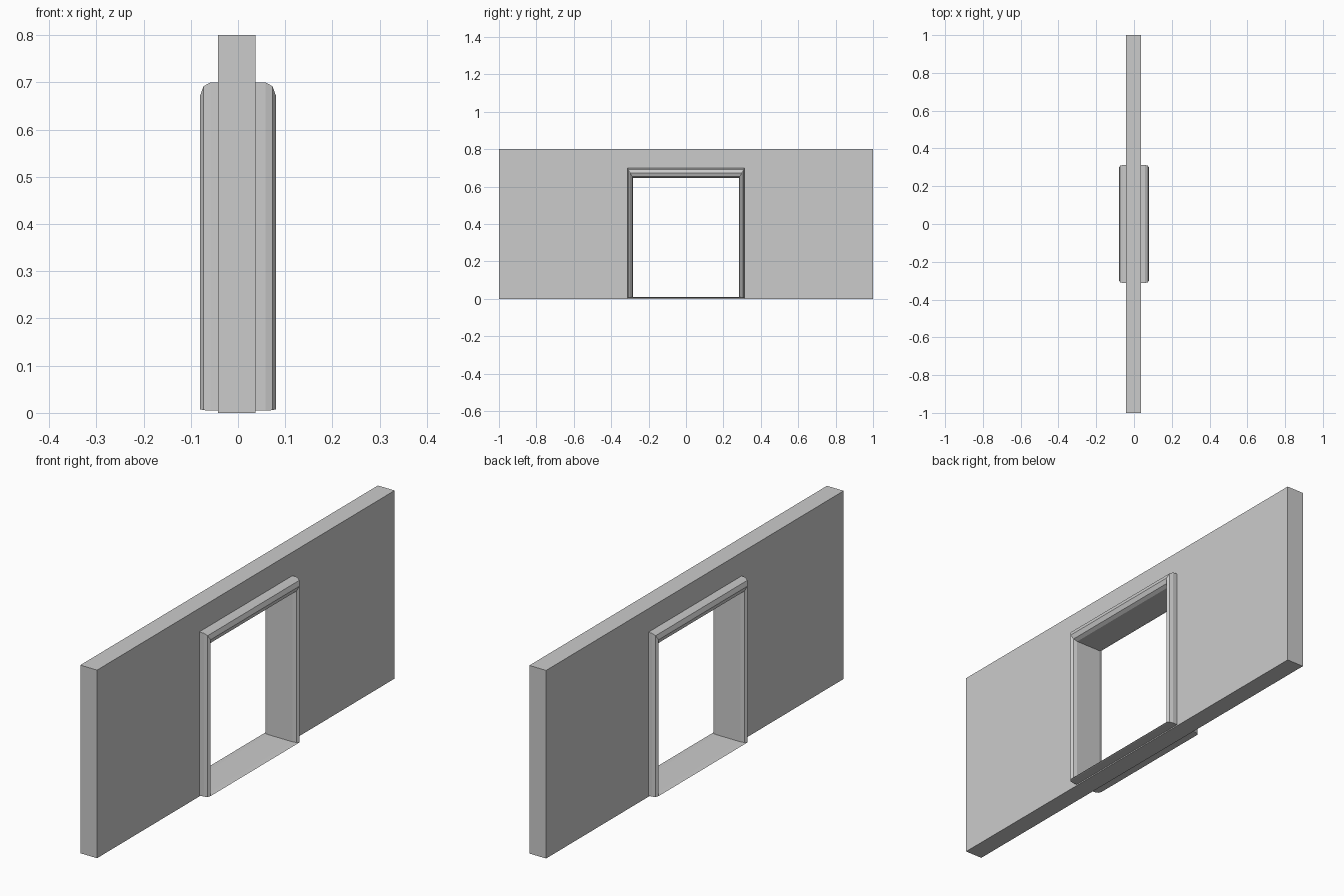
import bpy, bmesh

if "Cube" in bpy.data.objects:
    bpy.data.objects.remove(bpy.data.objects["Cube"])

OUTER = (0.313, 0.005, 0.70)   # half width, bottom, top of the frame
INNER = (0.284, 0.010, 0.645)  # same for the clear opening


def blend(a, b, t):
    return tuple(p + (q - p) * t for p, q in zip(a, b))


def rect_ring(name, sections):
    """Join rectangles (x, (half width, bottom, top)) into a closed ring."""
    bm = bmesh.new()
    loops = []
    for x, (w, z0, z1) in sections:
        loops.append([bm.verts.new((x, y, z)) for y, z in
                      ((-w, z0), (w, z0), (w, z1), (-w, z1))])
    n = len(loops)
    for i in range(n):
        a, b = loops[i], loops[(i + 1) % n]
        for j in range(4):
            k = (j + 1) % 4
            bm.faces.new((a[j], a[k], b[k], b[j]))
    bmesh.ops.recalc_face_normals(bm, faces=bm.faces)
    mesh = bpy.data.meshes.new(name)
    bm.to_mesh(mesh)
    bm.free()
    obj = bpy.data.objects.new(name, mesh)
    bpy.context.collection.objects.link(obj)
    return obj


# Wall slab with the doorway cut out, its edge hidden inside the frame
wall_outer = (1.0, 0.0, 0.8)
wall_inner = blend(OUTER, INNER, 0.5)
rect_ring("wall", [(-0.042, wall_outer), (0.037, wall_outer),
                   (0.037, wall_inner), (-0.042, wall_inner)])

# Door frame: rounded moulding on both faces, with a thin threshold
moulding = [(0.0, 0.058), (0.15, 0.073), (0.5, 0.08), (0.85, 0.073), (1.0, 0.058)]
front = [(x, blend(OUTER, INNER, t)) for t, x in moulding]
back = [(-x, r) for x, r in reversed(front)]
rect_ring("door_frame", front + back)
